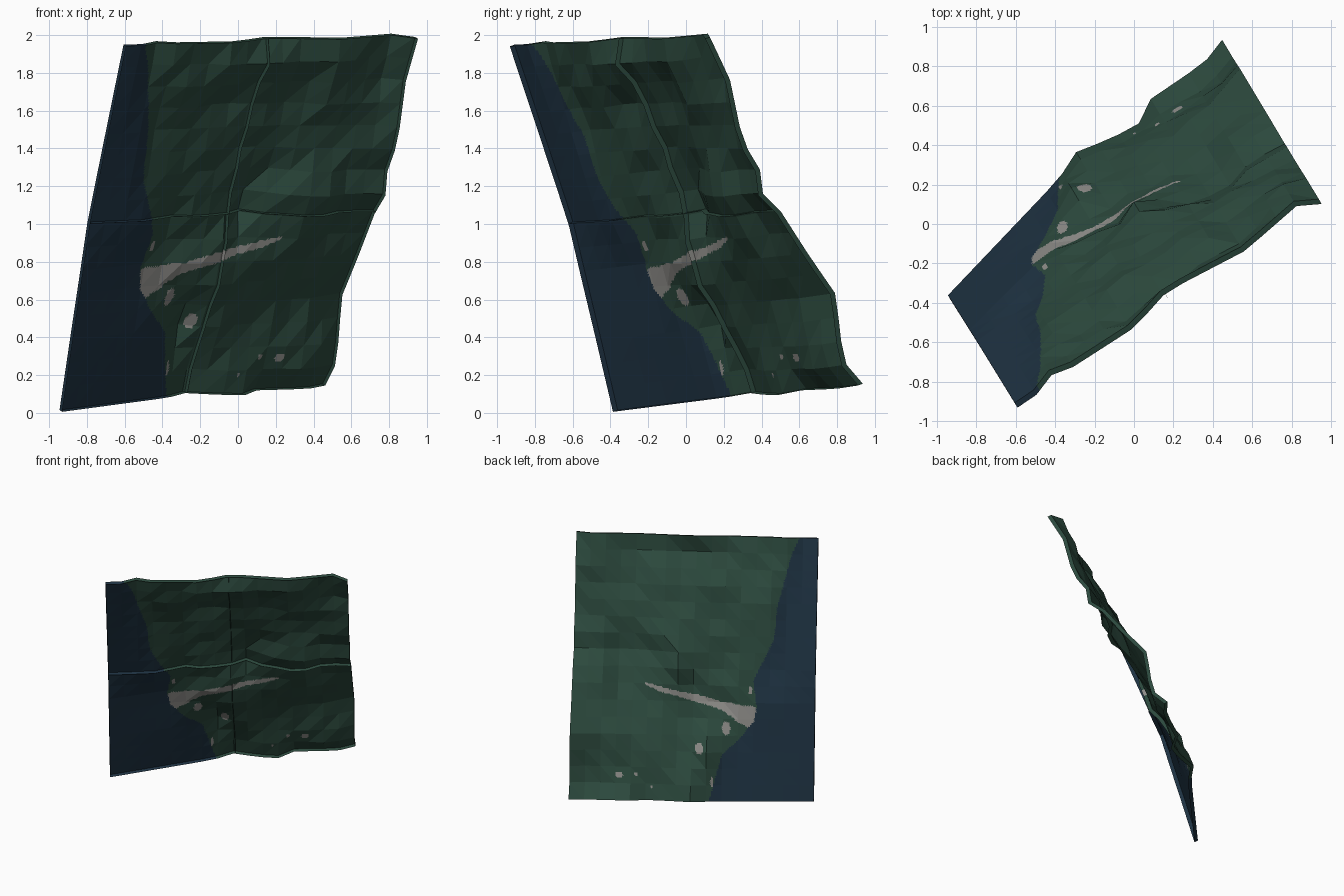
import bpy, bmesh, random
from mathutils import Vector

cube = bpy.data.objects.get("Cube")
if cube:
    bpy.data.objects.remove(cube)
random.seed(4)

# Tilted frame of the sheet: inland, along-shore and outward directions
ORIGIN = Vector((-0.945, -0.362, 0.015))
INLAND = Vector((0.866, 0.5, 0))
ALONG = Vector((0.167, -0.269, 0.953))
OUT = Vector((-0.475, 0.823, 0.31))
WIDTH, LENGTH = 1.855, 2.03
CELLS, SUB = 16, 9
FINE = CELLS * SUB
SEAM = FINE // 2 + 1
SKIRT = 0.03

# Relief profiles across the sheet: (distance inland, height) pairs
SOUTH = [(0, 0), (.79, .245), (.92, .32), (1.11, .29), (1.27, .28),
         (1.39, .365), (1.72, .39), (1.86, .45)]
HILLS = [(0, .02), (.66, .2), (.85, .31), (.95, .26), (1.3, .29), (1.6, .34), (1.86, .43)]
DALE = [(0, .036), (.45, .165), (.71, .175), (.8, .155), (.91, .15), (1.03, .178),
        (1.18, .205), (1.5, .26), (1.86, .35)]
MIDDLE = [(0, .05), (.42, .09), (.52, .17), (.7, .14), (.9, .17), (1.03, .24),
          (1.15, .24), (1.38, .16), (1.86, .25)]
SPUR = [(0, .027), (.28, .065), (.34, .11), (.67, .15), (.95, .19), (1.4, .17), (1.86, .16)]
NORTH = [(0, 0), (.13, .01), (.23, .06), (.35, .04), (.72, .06),
         (.95, .14), (1.4, .12), (1.74, .19), (1.86, .13)]
ROWS = [(0, SOUTH), (.4, HILLS), (.75, DALE), (1.03, MIDDLE), (1.5, SPUR), (LENGTH, NORTH)]
# Relief profiles along the shore: (distance along, height) pairs
CENTRE = [(0, .32), (.25, .3), (.45, .26), (.7, .17), (1.03, .2),
          (1.45, .2), (1.65, .18), (1.9, .07), (2.03, .13)]
WEST = [(0, .45), (.15, .375), (.5, .44), (.74, .35), (1.02, .256), (1.16, .17),
        (1.28, .207), (1.44, .15), (1.78, .177), (2.03, .13)]
# Shoreline: distance along shore, distance inland
SHORE = [(0, .79), (.35, .7), (.52, .54), (.62, .46), (.73, .44), (.93, .47),
         (1.25, .32), (1.5, .3), (1.9, .2), (2.03, .14)]
# Built-up valley: inland, along, half width
VALLEY = [(.49, .65, .09), (.55, .67, .07), (.64, .71, .048), (.72, .735, .03),
          (.8, .76, .03), (.92, .79, .03), (1.03, .815, .02), (1.18, .85, .02),
          (1.3, .89, .008)]
# Small settlements: inland, along, two radii
SPOTS = [(.49, .86, .014, .03), (.67, .565, .032, .05), (.87, .41, .032, .045),
         (1.48, .19, .03, .025), (1.35, .2, .014, .014), (1.23, .1, .01, .01),
         (.77, .15, .009, .045)]


def lerp(a, b, f):
    return a + (b - a) * f


def sample(profile, x):
    for (x0, y0), (x1, y1) in zip(profile, profile[1:]):
        if x <= x1:
            return lerp(y0, y1, (x - x0) / (x1 - x0))
    return profile[-1][1]


def rows(s, t):
    return sample([(along, sample(row, s)) for along, row in ROWS], t)


def relief(s, t):
    # blend the cross rows, then pull them onto the two columns
    half = WIDTH / 2
    centre = sample(CENTRE, t) - rows(half, t)
    west = sample(WEST, t) - rows(WIDTH, t)
    if s < half:
        shore = sample(SHORE, t)
        return rows(s, t) + centre * max(0, (s - shore) / (half - shore))
    return rows(s, t) + lerp(centre, west, s / half - 1)


# Coarse facet heights with small stepped random plateaus on land
plateau = {}
height = []
for i in range(CELLS + 1):
    column = []
    for j in range(CELLS + 1):
        s, t = i * WIDTH / CELLS, j * LENGTH / CELLS
        h = relief(s, t)
        if 0 < i < CELLS and 0 < j < CELLS:
            land = min(1, max(0, (s - sample(SHORE, t)) / 0.2))
            key = (i // 2, (j + i // 4) // 2)
            step = plateau.setdefault(key, random.uniform(-0.02, 0.02))
            h += land * (step + random.uniform(-0.01, 0.01))
        column.append(h)
    height.append(column)


def facet_height(i, j):
    ci, cj = min(i // SUB, CELLS - 1), min(j // SUB, CELLS - 1)
    fx, fy = i / SUB - ci, j / SUB - cj
    low, high = height[ci][cj], height[ci + 1][cj + 1]
    if fx >= fy:
        corner = height[ci + 1][cj]
        return low + fx * (corner - low) + fy * (high - corner)
    corner = height[ci][cj + 1]
    return low + fy * (corner - low) + fx * (high - corner)


def ground_cover(s, t):
    # 0 sea, 1 forest, 2 settlement
    for cs, ct, rs, rt in SPOTS:
        if ((s - cs) / rs) ** 2 + ((t - ct) / rt) ** 2 < 1:
            return 2
    if s < sample(SHORE, t):
        return 0
    for (s0, t0, w0), (s1, t1, w1) in zip(VALLEY, VALLEY[1:]):
        f = min(1, max(0, (s - s0) / (s1 - s0)))
        near = Vector((lerp(s0, s1, f), lerp(t0, t1, f)))
        if (Vector((s, t)) - near).length < lerp(w0, w1, f):
            return 2
    return 1


def material(name, colour):
    mat = bpy.data.materials.new(name)
    mat.use_nodes = True
    mat.diffuse_color = (*colour, 1)
    bsdf = mat.node_tree.nodes["Principled BSDF"]
    bsdf.inputs["Base Color"].default_value = (*colour, 1)
    bsdf.inputs["Roughness"].default_value = 0.9
    return mat


MATERIALS = [material("deep_sea_blue", (.013, .032, .054)),
             material("forest_green", (.025, .067, .047)),
             material("settlement_grey", (.27, .265, .25))]


def finish(name, bm):
    mesh = bpy.data.meshes.new(name)
    bm.to_mesh(mesh)
    bm.free()
    for mat in MATERIALS:
        mesh.materials.append(mat)
    obj = bpy.data.objects.new(name, mesh)
    bpy.context.collection.objects.link(obj)


def point(i, j):
    return (ORIGIN + INLAND * (i * WIDTH / FINE) + ALONG * (j * LENGTH / FINE)
            + OUT * facet_height(i, j))


def cover_at(i, j):
    return ground_cover(i * WIDTH / FINE, j * LENGTH / FINE)


# Terrain sheet
bm = bmesh.new()
grid = [[bm.verts.new(point(i, j)) for j in range(FINE + 1)] for i in range(FINE + 1)]
for i in range(FINE):
    for j in range(FINE):
        a, b = grid[i][j], grid[i + 1][j]
        c, d = grid[i + 1][j + 1], grid[i][j + 1]
        bm.faces.new((a, c, b)).material_index = cover_at(i + .67, j + .33)
        bm.faces.new((a, d, c)).material_index = cover_at(i + .33, j + .67)
# the outward side is the one with the relief
for face in bm.faces:
    face.normal_update()
    if face.normal.dot(OUT) < 0:
        face.normal_flip()
finish("terrain", bm)

# Hanging skirts round the rim and along the two tile seams
bm = bmesh.new()
for line in (0, SEAM, FINE):
    for along_shore in (True, False):
        for k in range(FINE):
            ends = [(line, k), (line, k + 1)] if along_shore else [(k, line), (k + 1, line)]
            p, q = (point(*e) for e in ends)
            drop = OUT * SKIRT
            face = bm.faces.new([bm.verts.new(v) for v in (p, q, q - drop, p - drop)])
            face.material_index = cover_at(*ends[0])
bmesh.ops.remove_doubles(bm, verts=bm.verts, dist=0.0005)
finish("tile_skirts", bm)
